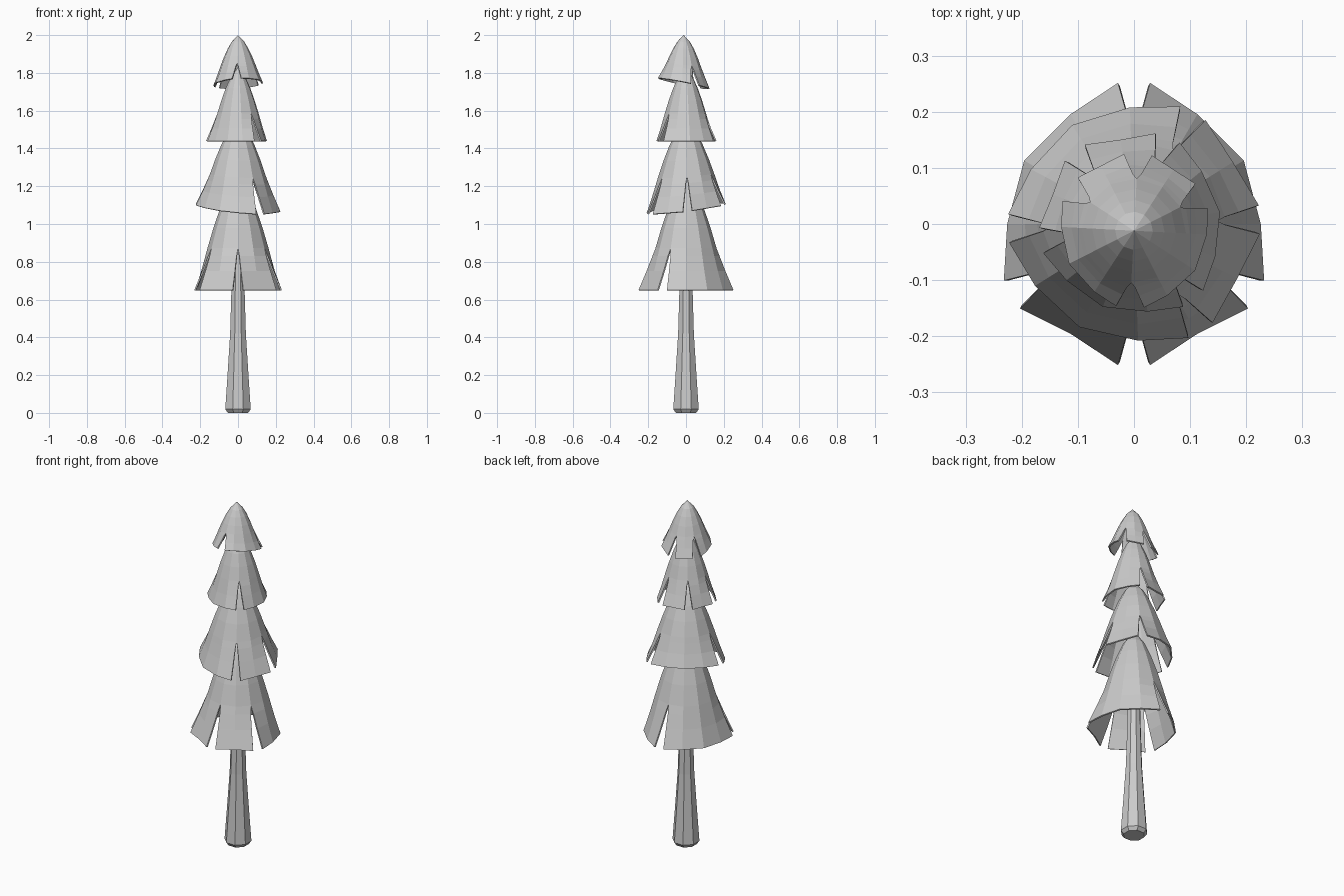
import bpy, bmesh
from math import sin, cos, radians

if "Cube" in bpy.data.objects:
    bpy.data.objects.remove(bpy.data.objects["Cube"])

SIDES = 12
# bell profile: (height fraction, radius fraction, notch half-angle in degrees)
PROFILE = [(0, 1, 6.5), (0.17, 0.86, 4.5), (0.30, 0.765, 2.5), (0.37, 0.715, 0),
           (0.55, 0.575, 0), (0.72, 0.42, 0), (0.86, 0.26, 0)]
NOTCHES = (90, 330, 270, 210)


def finish(name, bm):
    mesh = bpy.data.meshes.new(name)
    bm.to_mesh(mesh)
    bm.free()
    obj = bpy.data.objects.new(name, mesh)
    bpy.context.collection.objects.link(obj)
    return obj


def skirt(name, z0, z1, radius, flare, turn, slope, cy=0.0, spread=1.0):
    """Bell-shaped foliage tier with four slits and a slightly tilted rim."""
    bm = bmesh.new()

    def vert(a, f, r):
        a = radians(a + turn)
        x, y = r * cos(a), r * sin(a)
        z = z0 + f * (z1 - z0) + (slope[0] * x + slope[1] * y) * (1 - f)
        return bm.verts.new((x, y + cy, z))

    rows = []
    for f, rf, half in PROFILE:
        row = []
        for i in range(SIDES):
            a = 360 * i / SIDES
            if half and a in NOTCHES:
                # slit edges curl outwards toward the rim
                r = rf * radius + flare * (1 - f / 0.37)
                row.append((vert(a - half * spread, f, r), vert(a + half * spread, f, r)))
            else:
                v = vert(a, f, rf * radius)
                row.append((v, v))
        rows.append(row)
    for lo, hi in zip(rows, rows[1:]):
        for i in range(SIDES):
            j = (i + 1) % SIDES
            bm.faces.new((lo[i][1], lo[j][0], hi[j][0], hi[i][1]))
    tip = bm.verts.new((0, cy, z1))
    for i in range(SIDES):
        bm.faces.new((rows[-1][i][1], rows[-1][(i + 1) % SIDES][0], tip))
    obj = finish(name, bm)
    mod = obj.modifiers.new("thickness", 'SOLIDIFY')
    mod.thickness = 0.008
    mod.offset = -1
    return obj


# trunk: tapered octagonal column with a chamfered foot
bm = bmesh.new()
rings = []
for z, r in [(0, 0.058), (0.02, 0.073), (0.2, 0.06), (0.42, 0.045), (0.68, 0.037), (1.15, 0.025)]:
    rings.append([bm.verts.new((r * cos(radians(45 * i + 22.5)), r * sin(radians(45 * i + 22.5)), z))
                  for i in range(8)])
for lo, hi in zip(rings, rings[1:]):
    for i in range(8):
        j = (i + 1) % 8
        bm.faces.new((lo[i], lo[j], hi[j], hi[i]))
bm.faces.new(rings[0][::-1])
bm.faces.new(rings[-1])
finish("trunk", bm)

# foliage tiers, bottom to top
skirt("foliage_bottom", 0.65, 1.25, 0.226, 0.027, 0, (0, 0))
skirt("foliage_lower_middle", 1.085, 1.55, 0.208, 0.017, 92, (-0.08, 0.12))
skirt("foliage_upper_middle", 1.44, 1.83, 0.155, 0.014, 219, (0, 0), -0.003, 1.2)
skirt("foliage_top", 1.745, 2.0, 0.130, 0.008, 177, (0.06, -0.2), -0.012, 1.6)
